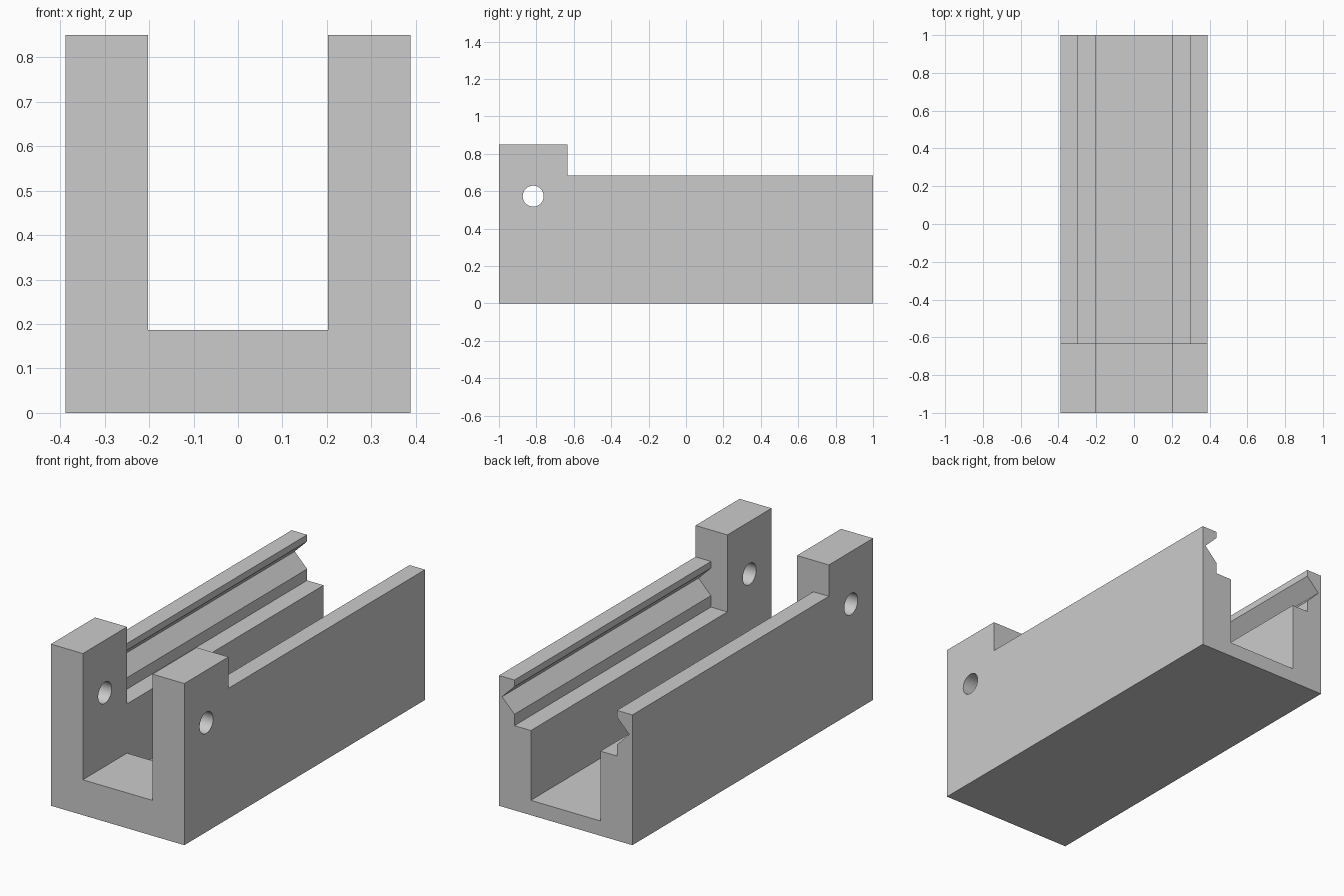
import bpy
import bmesh
import math
from mathutils import Matrix

cube = bpy.data.objects.get("Cube")
if cube:
    bpy.data.objects.remove(cube, do_unlink=True)

HALF_W, HEIGHT, STEP_Y = 0.388, 0.85, -0.633
SLOT = 0.2025

grey = bpy.data.materials.new("light_grey")
grey.use_nodes = True
colour = (0.6, 0.6, 0.6, 1)
grey.diffuse_color = colour
grey.node_tree.nodes["Principled BSDF"].inputs["Base Color"].default_value = colour


def add_object(name, bm):
    bmesh.ops.recalc_face_normals(bm, faces=bm.faces)
    mesh = bpy.data.meshes.new(name)
    bm.to_mesh(mesh)
    bm.free()
    mesh.materials.append(grey)
    obj = bpy.data.objects.new(name, mesh)
    bpy.context.collection.objects.link(obj)
    return obj


def extrude_profile(name, half, y0, y1):
    """Mirror a right-hand (x, z) profile and extrude it along y."""
    outline = half + [(-x, z) for x, z in reversed(half)]
    bm = bmesh.new()
    face = bm.faces.new([bm.verts.new((x, y0, z)) for x, z in outline])
    ext = bmesh.ops.extrude_face_region(bm, geom=[face])
    moved = [v for v in ext["geom"] if isinstance(v, bmesh.types.BMVert)]
    bmesh.ops.translate(bm, verts=moved, vec=(0, y1 - y0, 0))
    return add_object(name, bm)


# Solid block that everything is cut from
body = extrude_profile("channel_body", [(HALF_W, 0), (HALF_W, HEIGHT)], -1, 1)

# Front slot between the two raised posts
front_slot = extrude_profile("front_slot_cutter", [(SLOT, 0.186), (SLOT, 1)], -1.2, -0.5)

# Rear channel: lower floor, ledge, V-groove, lip and lowered top
rear_channel = extrude_profile("rear_channel_cutter", [
    (SLOT, 0.078), (SLOT, 0.445), (0.298, 0.445), (0.298, 0.505),
    (0.37, 0.578), (0.298, 0.65), (0.298, 0.685), (0.5, 0.685), (0.5, 1)],
    STEP_Y, 1.2)

# Pin hole through both posts
bm = bmesh.new()
bmesh.ops.create_cone(
    bm, cap_ends=True, segments=40, radius1=0.056, radius2=0.056, depth=1.2,
    matrix=Matrix.Translation((0, -0.817, 0.574)) @ Matrix.Rotation(math.pi / 2, 4, "Y"))
pin_hole = add_object("pin_hole_cutter", bm)

# Cut the block and remove the cutters
bpy.ops.object.select_all(action="DESELECT")
bpy.context.view_layer.objects.active = body
body.select_set(True)
for cutter in (front_slot, rear_channel, pin_hole):
    cutter.hide_render = True
    mod = body.modifiers.new("cut", "BOOLEAN")
    mod.operation = "DIFFERENCE"
    mod.solver = "EXACT"
    mod.object = cutter
    bpy.ops.object.modifier_apply(modifier=mod.name)
    bpy.data.objects.remove(cutter, do_unlink=True)

bpy.ops.object.shade_smooth_by_angle(angle=math.radians(30))
